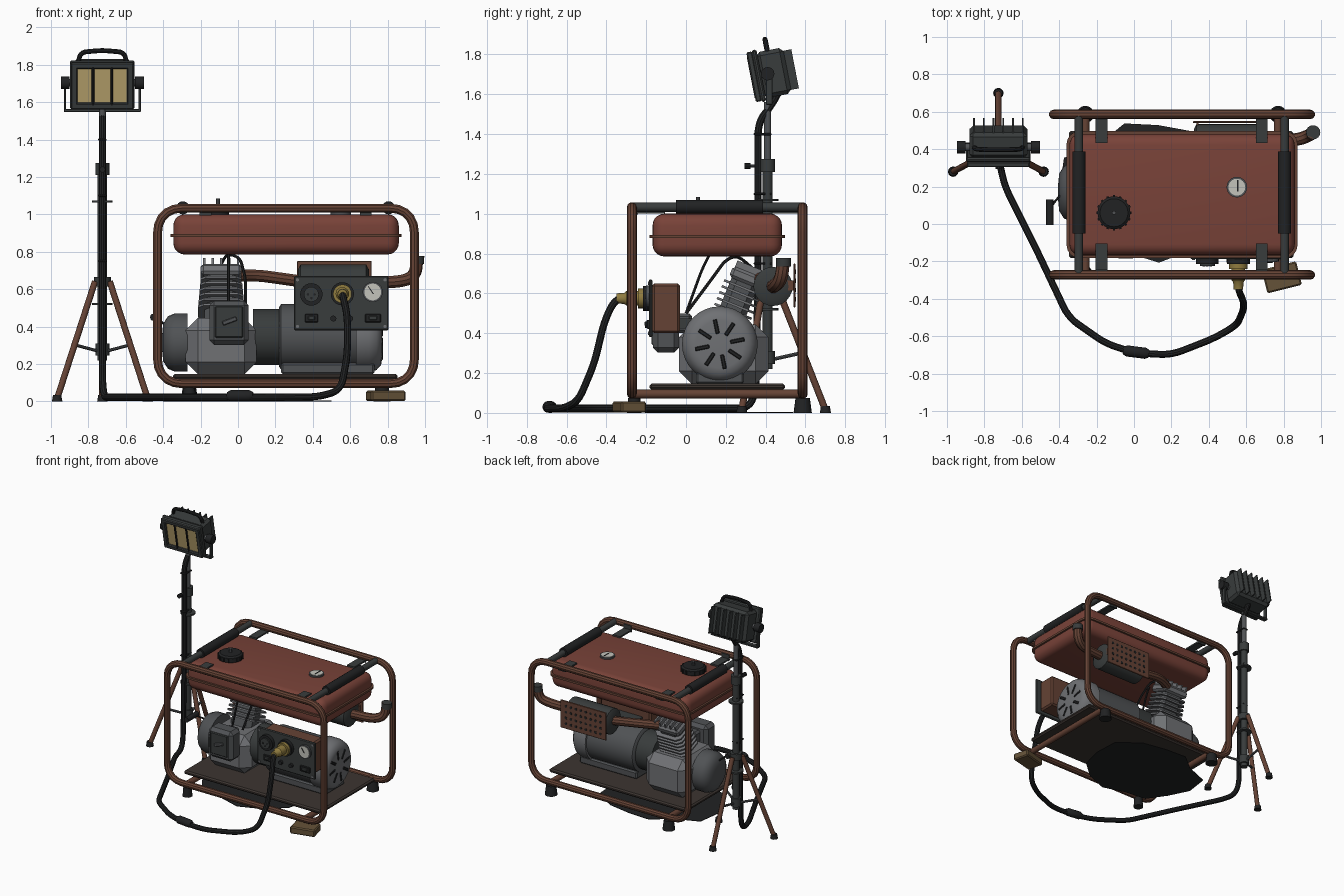
import bpy, bmesh, math
from mathutils import Vector as V, Matrix as Mx

if "Cube" in bpy.data.objects:
    bpy.data.objects.remove(bpy.data.objects["Cube"])

def mat(name, r, g, b):
    m = bpy.data.materials.new(name)
    m.diffuse_color = (r, g, b, 1)
    m.use_nodes = True
    m.node_tree.nodes["Principled BSDF"].inputs["Base Color"].default_value = m.diffuse_color
    return m

RED = mat("faded_red", .19, .055, .04)
RUST = mat("rusty_steel", .13, .055, .035)
DARK = mat("dark_steel", .04, .045, .045)
BLACK = mat("black_rubber", .015, .016, .017)
GREY = mat("cast_metal", .16, .165, .175)
MID = mat("mid_metal", .08, .085, .09)
PLATE = mat("base_brown", .045, .035, .03)
BRASS = mat("brass", .28, .2, .05)
WHITE = mat("dial_white", .55, .55, .5)
GLASS = mat("lamp_glass", .5, .38, .16)
WOOD = mat("wood", .13, .085, .04)

def make(name, bm, m, M=None):
    bmesh.ops.recalc_face_normals(bm, faces=bm.faces)
    if M is not None:
        bm.transform(M)
    me = bpy.data.meshes.new(name)
    bm.to_mesh(me); bm.free()
    me.materials.append(m)
    o = bpy.data.objects.new(name, me)
    bpy.context.collection.objects.link(o)
    return o

def box(name, c, s, m, bev=0, seg=1, upright=False, M=None, rot=None):
    bm = bmesh.new()
    bmesh.ops.create_cube(bm, size=1)
    bm.transform(Mx.Diagonal((*s, 1)))
    if bev:
        ed = [e for e in bm.edges if not upright or abs(e.verts[0].co.z - e.verts[1].co.z) > 1e-5]
        bmesh.ops.bevel(bm, geom=ed, offset=bev, segments=seg, affect='EDGES', profile=.5)
    if rot is not None:
        bm.transform(rot)
    bm.transform(Mx.Translation(c))
    return make(name, bm, m, M)

def lathe(name, base, axis, prof, m, n=24, M=None):
    """Profile of (distance, radius) pairs turned round an axis."""
    bm = bmesh.new()
    rings = [[bm.verts.new((r * math.cos(2 * math.pi * k / n), r * math.sin(2 * math.pi * k / n), t))
              for k in range(n)] for t, r in prof]
    for a, b in zip(rings, rings[1:]):
        for k in range(n):
            bm.faces.new((a[k], a[(k + 1) % n], b[(k + 1) % n], b[k]))
    bm.faces.new(rings[0]); bm.faces.new(rings[-1])
    bm.transform(Mx.Translation(base) @ V((0, 0, 1)).rotation_difference(V(axis)).to_matrix().to_4x4())
    return make(name, bm, m, M)

def cyl(name, a, b, r, m, n=16, M=None, r2=None):
    d = V(b) - V(a)
    return lathe(name, a, d, [(0, r), (d.length, r if r2 is None else r2)], m, n, M)

def tube(name, pts, r, m, fillet=.04, closed=False, M=None, res=3):
    P, out, n = [V(p) for p in pts], [], len(pts)
    for i, p in enumerate(P):
        if not closed and i in (0, n - 1):
            out.append(p); continue
        da, db = P[i - 1] - p, P[(i + 1) % n] - p
        a = p + da.normalized() * min(fillet, da.length * .45)
        b = p + db.normalized() * min(fillet, db.length * .45)
        for k in range(6):
            t = k / 5
            w = .83                                   # near-circular corner
            q = (1 - t) ** 2 + 2 * w * t * (1 - t) + t * t
            out.append((a * (1 - t) ** 2 + p * 2 * w * t * (1 - t) + b * t * t) / q)
    cu = bpy.data.curves.new(name, 'CURVE')
    cu.dimensions = '3D'; cu.bevel_depth = r; cu.bevel_resolution = res; cu.use_fill_caps = True
    s = cu.splines.new('POLY'); s.points.add(len(out) - 1); s.use_cyclic_u = closed
    for sp, q in zip(s.points, out):
        sp.co = (*q, 1)
    o = bpy.data.objects.new(name, cu)
    bm = bmesh.new()
    me = o.to_mesh(); bm.from_mesh(me)
    o.to_mesh_clear(); bpy.data.objects.remove(o); bpy.data.curves.remove(cu)
    return make(name, bm, m, M)

# Roll frame, cross bars, grips, feet
for nm, y in (("front", -.272), ("back", .586)):
    tube(nm + "_frame_hoop", [(-.43, y, .095), (.943, y, .095), (.943, y, 1.033), (-.43, y, 1.033)], .025, RUST, .13, True)
for nm, x in (("left", -.295), ("right", .805)):
    cyl(nm + "_top_bar", (x, -.272, 1.033), (x, .586, 1.033), .023, DARK)
    cyl(nm + "_grip", (x, -.05, 1.035), (x, .387, 1.035), .035, BLACK)
for nm, x in (("left", -.26), ("right", .77)):
    cyl(nm + "_bottom_bar", (x, -.272, .095), (x, .586, .095), .022, RUST)
    cyl(nm + "_back_foot", (x, .586, 0), (x, .586, .075), .046, BLACK, 16, r2=.036)
cyl("front_left_foot", (-.26, -.26, 0), (-.26, -.26, .075), .036, BLACK, 16, r2=.03)
box("wood_block", (.79, -.285, .03), (.19, .13, .055), WOOD, .008, rot=Mx.Rotation(math.radians(14), 4, 'Z'))
box("base_plate", (.252, .157, .132), (1.2, .68, .03), PLATE, .01)

# Oil puddle on the ground
bm = bmesh.new()
rad = [.46, .5, .45, .4, .41, .36, .46, .44, .4, .42, .36, .42, .43, .46]
lo = [bm.verts.new((.04 + 1.0 * r * math.cos(i * math.tau / 14), .17 + .92 * r * math.sin(i * math.tau / 14), 0)) for i, r in enumerate(rad)]
f = bm.faces.new(lo)
for v in [g for g in bmesh.ops.extrude_face_region(bm, geom=[f])["geom"] if isinstance(g, bmesh.types.BMVert)]:
    v.co.z = .004
make("oil_puddle", bm, BLACK)

# Fuel tank
box("fuel_tank", (.257, .157, .893), (1.205, .65, .215), RED, .06, 5)
box("tank_seam", (.257, .157, .886), (1.235, .68, .016), RUST, .07, 4, True)
lathe("tank_cap", (-.107, .06, .995), (0, 0, 1), [(0, .06), (.015, .06), (.015, .088), (.05, .088), (.06, .075)], BLACK, 24)
for i in range(16):
    a = i * math.tau / 16
    box("cap_rib", (-.107 + .088 * math.cos(a), .06 + .088 * math.sin(a), 1.028), (.012, .012, .03), BLACK, rot=Mx.Rotation(a, 4, 'Z'))
cyl("cap_vent", (-.107, .06, 1.05), (-.107, .06, 1.085), .011, MID, 8)
cyl("fuel_gauge_rim", (.55, .197, .995), (.55, .197, 1.012), .055, MID, 24)
cyl("fuel_gauge_face", (.55, .197, 1.005), (.55, .197, 1.015), .045, WHITE, 24)
box("fuel_gauge_needle", (.555, .205, 1.016), (.006, .06, .004), BLACK)
for x in (-.173, .683):
    for y, s in ((-.18, 1), (.507, -1)):
        box("tank_bracket", (x, y, 1.008), (.064, .15, .012), DARK)
        box("tank_bracket_tab", (x, y - s * .068, 1.02), (.064, .012, .05), DARK)

# Engine
box("crankcase", (-.09, .19, .295), (.38, .45, .3), GREY, .065)
T = Mx.Translation((-.09, .2, .42)) @ Mx.Rotation(math.radians(-22), 4, 'X')
box("cylinder_core", (0, 0, .13), (.18, .14, .3), MID, .03, 1, True, T)
for i in range(6):
    box("cooling_fin", (0, 0, .065 + i * .032), (.25 - .006 * i, .2, .012), GREY, .03, 1, True, T)
box("cylinder_head", (0, 0, .28), (.22, .17, .06), GREY, .015, 1, False, T)
for i in range(5):
    box("head_fin", (-.09 + i * .045, 0, .325), (.012, .15, .035), GREY, M=T)
lathe("recoil_housing", (-.27, .17, .315), (-1, 0, 0), [(0, .155), (.07, .155), (.105, .14), (.13, .1), (.135, .05)], MID, 24)
tube("recoil_rope", [(-.38, .17, .4), (-.44, .1, .45), (-.45, .07, .45)], .006, BLACK, res=1)
cyl("recoil_handle", (-.45, -.005, .45), (-.45, .13, .45), .02, BLACK, 12)
box("air_filter_box", (-.048, -.1, .42), (.21, .13, .235), MID, .025)
box("air_filter_cover", (-.048, -.165, .425), (.15, .015, .17), DARK, .006)
box("choke_lever", (-.045, -.178, .43), (.08, .014, .024), MID, .004, rot=Mx.Rotation(math.radians(-20), 4, 'Y'))
box("carburettor", (-.05, -.02, .45), (.1, .1, .1), MID, .015)
tube("ignition_lead", [(-.09, .33, .73), (-.06, .26, .79), (.01, .2, .77), (.04, .12, .66), (.04, 0, .5)], .008, BLACK, res=1)
tube("fuel_line", [(-.05, .12, .8), (-.05, .08, .72), (-.05, .0, .5)], .008, BLACK, res=1)

# Alternator
AX, AY, AZ = (1, 0, 0), .17, .345
lathe("alternator_coupling", (.08, AY, AZ), AX, [(0, .15), (.15, .15)], DARK, 24)
lathe("alternator_body", (.22, AY, AZ), AX, [(0, .16), (.01, .175), (.42, .175)], MID, 32)
lathe("alternator_end_cap", (.63, AY, AZ), AX, [(0, .19), (.07, .19), (.11, .178), (.135, .15), (.14, .12)], GREY, 32)
box("alternator_mount", (.48, AY, .175), (.5, .24, .06), MID, .01)
for i in range(8):
    R = Mx.Translation((.768, AY, AZ)) @ Mx.Rotation(i * math.tau / 8 + .2, 4, 'X')
    box("vent_slot", (0, 0, .09), (.012, .022, .075), BLACK, .005, M=R)

# Muffler and exhaust
lathe("muffler", (.32, .437, .635), AX, [(0, .07), (.015, .098), (.365, .098), (.38, .07)], DARK, 24)
tube("exhaust_header", [(-.02, .36, .67), (.1, .42, .675), (.35, .437, .64)], .033, RUST, .06)
tube("tail_pipe", [(.68, .437, .635), (.88, .45, .64), (.95, .48, .675), (.957, .49, .775)], .034, RUST, .07)
cyl("tail_pipe_tip", (.957, .49, .735), (.958, .49, .778), .038, DARK)
box("heat_shield", (.515, .545, .64), (.4, .01, .22), RUST, .003)
for x in (.34, .69):
    box("heat_shield_bracket", (x, .5, .64), (.012, .09, .05), RUST)
for i in range(8):
    for j in range(4):
        x, z = .515 + (i - 3.5) * .043, .64 + (j - 1.5) * .046
        cyl("shield_hole", (x, .548, z), (x, .552, z), .011, BLACK, 8)

# Control panel
box("panel_box", (.552, -.1, .525), (.44, .14, .25), RUST, .012)
box("panel_face", (.552, -.178, .525), (.505, .018, .29), DARK, .006)
box("panel_bracket", (.55, -.0, .45), (.3, .1, .05), DARK)
def disc(name, x, z, r, y0, y1, m, n=24):
    return cyl(name, (x, y0, z), (x, y1, z), r, m, n)
disc("outlet_rim", .392, .572, .06, -.18, -.215, BLACK)
disc("outlet_socket", .392, .572, .04, -.21, -.225, DARK)
for dx, dz in ((-.018, 0), (.018, 0), (0, -.02)):
    disc("outlet_hole", .392 + dx, .572 + dz, .007, -.22, -.228, BLACK, 8)
disc("plug_socket", .558, .575, .062, -.18, -.215, BLACK)
lathe("plug", (.558, -.21, .575), (0, -1, 0), [(0, .05), (.03, .05), (.03, .036), (.09, .036), (.1, .028), (.14, .025)], BRASS, 20)
disc("meter_rim", .72, .585, .054, -.18, -.2, MID)
disc("meter_face", .72, .585, .045, -.195, -.203, WHITE)
box("meter_needle", (.71, -.204, .595), (.005, .003, .05), BLACK, rot=Mx.Rotation(-.6, 4, 'Y'))
for x, w in ((.393, .07), (.722, .085)):
    box("switch_plate", (x, -.19, .445), (w, .015, .045), BLACK, .004)
    box("switch_rocker", (x, -.2, .447), (w * .5, .015, .022), DARK, .003)
for x in (.51, .6):
    disc("panel_button", x, .443, .016, -.18, -.205, BLACK, 12)
for x in (.318, .786):
    for z in (.4, .65):
        disc("panel_screw", x, z, .009, -.185, -.192, GREY, 8)

# Light stand
PX, PY = -.725, .41
def ring(name, z0, z1, r, m=DARK):
    return cyl(name, (PX, PY, z0), (PX, PY, z1), r, m, 16)
ring("stand_lower_tube", .22, 1.25, .025)
ring("stand_upper_tube", 1.2, 1.56, .018, MID)
for z0, z1, r in ((.245, .31, .038), (.515, .527, .055), (.615, .665, .045), (1.063, 1.075, .055), (1.21, 1.275, .038)):
    ring("stand_collar", z0, z1, r)
cyl("clamp_screw", (PX, .41, 1.24), (PX, .31, 1.24), .008, MID, 8)
cyl("clamp_knob", (PX, .325, 1.24), (PX, .295, 1.24), .016, BLACK, 10)
for fx, fy in ((-.967, .28), (-.483, .28), (-.725, .7)):
    foot, c = V((fx, fy, .015)), V((PX, PY, 0))
    d = (foot - c); d.z = 0; d.normalize()
    top = c + d * .045 + V((0, 0, .64))
    cyl("tripod_leg", top, foot, .017, RUST, 12)
    cyl("tripod_foot", (fx, fy, 0), (fx, fy, .035), .028, BLACK, 12, r2=.022)
    cyl("tripod_strut", c + d * .03 + V((0, 0, .27)), foot.lerp(top, .46), .009, MID, 8)

# Work lamp, tipped downward
L = Mx.Translation((PX, .43, 1.705)) @ Mx.Rotation(math.radians(11), 4, 'X')
box("lamp_body", (0, .01, 0), (.31, .14, .235), DARK, .02, M=L)
box("lamp_bezel_back", (0, -.065, 0), (.345, .025, .265), DARK, .008, M=L)
for s in (-1, 1):
    box("lamp_bezel_side", (s * .15, -.09, 0), (.036, .03, .25), DARK, .006, M=L)
    box("lamp_bezel_edge", (0, -.09, s * .11), (.335, .03, .034), DARK, .006, M=L)
    cyl("lamp_guard_bar", (s * .05, -.1, -.105), (s * .05, -.1, .105), .007, BLACK, 8, L)
    x = PX + s * .2
    cyl("lamp_pivot", (PX + s * .15, .41, 1.703), (PX + s * .19, .41, 1.703), .02, MID, 12)
    cyl("lamp_knob", (PX + s * .175, .41, 1.703), (PX + s * .222, .41, 1.703), .034, BLACK, 12)
    box("yoke_side", (x, .418, 1.628), (.012, .032, .16), DARK, .003)
box("lamp_glass", (0, -.082, 0), (.27, .012, .19), GLASS, M=L)
for i in range(6):
    box("lamp_cooling_fin", ((i - 2.5) * .052, .095, 0), (.009, .05, .2), DARK, M=L)
tube("lamp_handle", [(-.13, 0, .11), (-.115, 0, .165), (0, 0, .175), (.115, 0, .165), (.13, 0, .11)], .013, BLACK, .03, M=L)
box("yoke_base", (PX, .418, 1.555), (.412, .035, .016), DARK, .003)

# Power cable from lamp to plug
tube("power_cable", [(PX, .47, 1.62), (PX, .43, 1.545), (PX, .362, 1.46), (PX, .362, .7), (PX, .35, .1), (-.715, .31, .022),
     (-.69, .2, .022), (-.52, -.14, .022), (-.35, -.5, .022), (-.15, -.64, .022), (.01, -.69, .022), (.2, -.7, .022),
     (.43, -.61, .024), (.55, -.54, .06), (.585, -.46, .25), (.585, -.41, .46), (.56, -.36, .565), (.558, -.31, .575)],
     .019, BLACK, .06)
lathe("cable_connector", (-.058, -.676, .03), (.14, -.018, 0), [(0, .02), (.02, .03), (.12, .03), (.14, .02)], BLACK, 12)
for z in (.75, 1.1, 1.4):
    box("cable_tie", (PX, .385, z), (.045, .09, .012), BLACK, .004)

# Smooth shading with sharp edges kept
bpy.ops.object.select_all(action='SELECT')
bpy.context.view_layer.objects.active = bpy.context.scene.objects[0]
bpy.ops.object.shade_smooth_by_angle(angle=math.radians(35))
